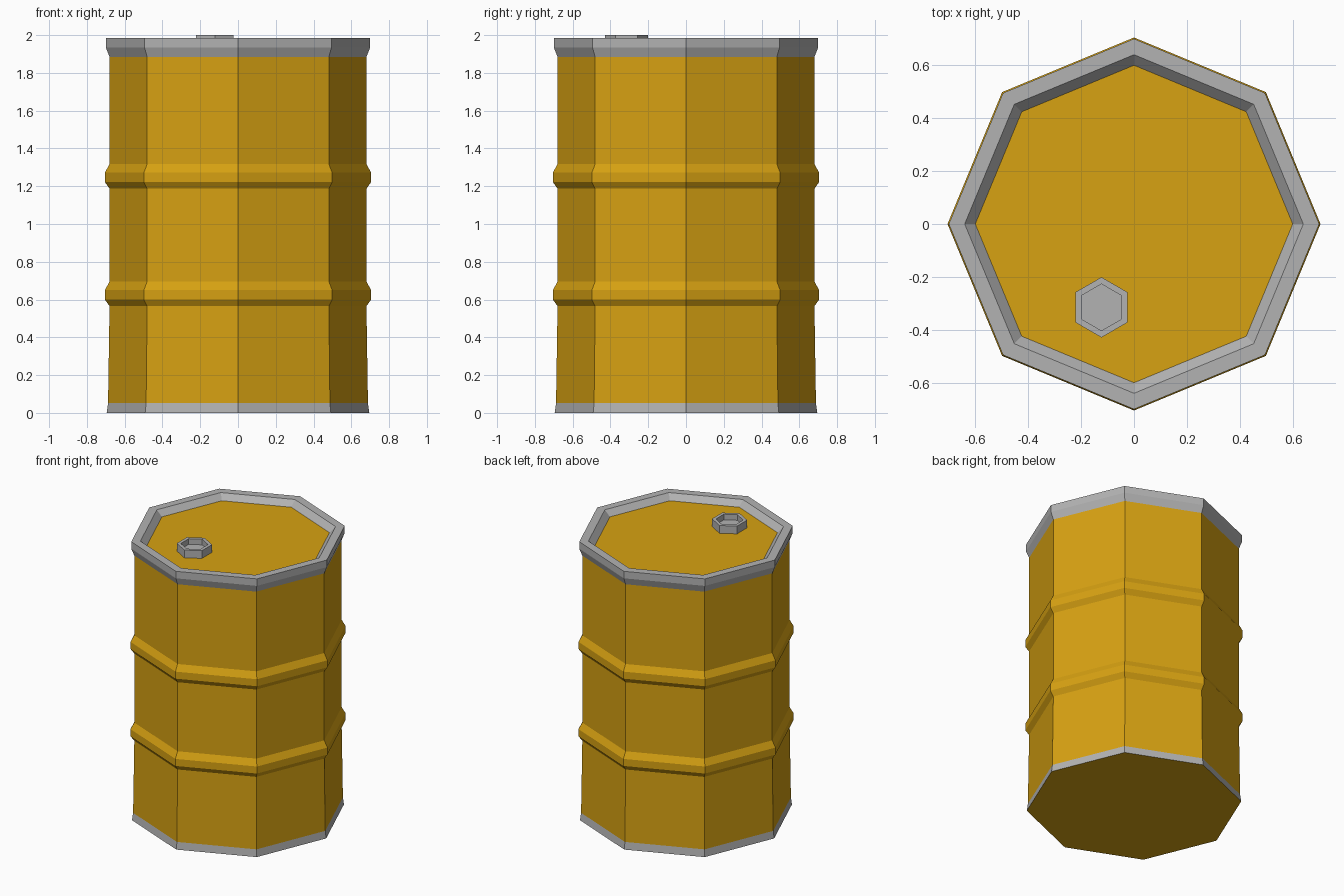
import bpy, bmesh, math

if "Cube" in bpy.data.objects:
    bpy.data.objects.remove(bpy.data.objects["Cube"])


def material(name, rgb):
    m = bpy.data.materials.new(name)
    m.diffuse_color = (*rgb, 1)
    m.use_nodes = True
    m.node_tree.nodes["Principled BSDF"].inputs["Base Color"].default_value = m.diffuse_color
    return m


YELLOW = material("yellow paint", (0.68, 0.36, 0.006))
GREY = material("grey metal", (0.45, 0.45, 0.45))


def lathe(name, profile, sides, start, centre=(0, 0), cap_start=False, cap_end=False):
    """Faceted turned shape; profile rows are (radius, z, material of the band after it)."""
    bm = bmesh.new()
    rings = []
    for r, z, _ in profile:
        rings.append([bm.verts.new((r * math.cos(start + math.tau * i / sides),
                                    r * math.sin(start + math.tau * i / sides), z))
                      for i in range(sides)])
    for k in range(len(rings) - 1):
        a, b = rings[k], rings[k + 1]
        for i in range(sides):
            j = (i + 1) % sides
            bm.faces.new((a[i], a[j], b[j], b[i])).material_index = profile[k][2]
    if cap_start:
        bm.faces.new(rings[0][::-1]).material_index = 0
    if cap_end:
        bm.faces.new(rings[-1]).material_index = profile[-1][2]
    mesh = bpy.data.meshes.new(name)
    bm.to_mesh(mesh)
    bm.free()
    mesh.materials.append(YELLOW)
    mesh.materials.append(GREY)
    ob = bpy.data.objects.new(name, mesh)
    ob.location = (*centre, 0)
    bpy.context.collection.objects.link(ob)
    return ob


def rib(z):
    return [(0.68, z, 0), (0.705, z + 0.035, 0), (0.705, z + 0.085, 0), (0.68, z + 0.13, 0)]


# Drum: grey foot band, yellow wall with two ribs, grey rim, sunken yellow lid
drum = [(0.695, 0, 1), (0.688, 0.052, 0)] + rib(0.565) + rib(1.187) + [
    (0.68, 1.885, 1), (0.70, 1.935, 1), (0.70, 1.985, 1),
    (0.64, 1.985, 1), (0.60, 1.945, 0)]
lathe("drum", drum, 8, 0, cap_start=True, cap_end=True)

# Hexagonal filler cap with a recessed middle
cap = [(0.114, 1.944, 1), (0.114, 2.0, 1), (0.088, 2.0, 1), (0.088, 1.96, 1)]
lathe("filler_cap", cap, 6, math.pi / 2, centre=(-0.123, -0.315), cap_end=True)
